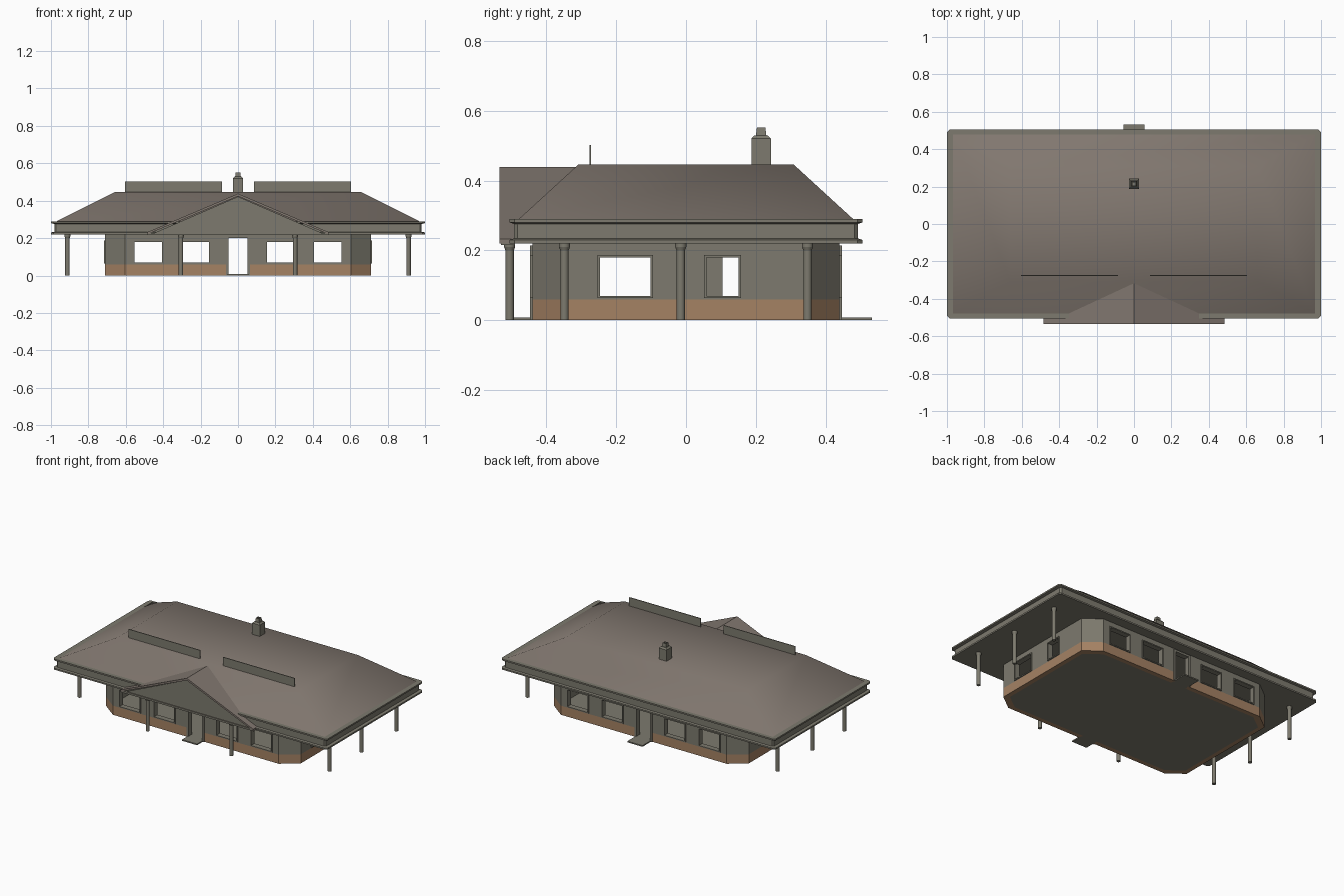
import bpy, bmesh, math
from mathutils import Vector

cube = bpy.data.objects.get("Cube")
if cube:
    bpy.data.objects.remove(cube, do_unlink=True)


def material(name, r, g, b):
    m = bpy.data.materials.new(name)
    m.use_nodes = True
    m.diffuse_color = (r, g, b, 1)
    m.node_tree.nodes["Principled BSDF"].inputs["Base Color"].default_value = (r, g, b, 1)
    return m


WALL = material("warm grey wall", 0.205, 0.195, 0.156)
ROOF = material("roof grey", 0.223, 0.188, 0.162)
BRICK = material("brown base", 0.376, 0.223, 0.127)


def finish(name, bm, *mats):
    bmesh.ops.recalc_face_normals(bm, faces=bm.faces)
    me = bpy.data.meshes.new(name)
    bm.to_mesh(me)
    bm.free()
    ob = bpy.data.objects.new(name, me)
    bpy.context.collection.objects.link(ob)
    for m in mats:
        me.materials.append(m)
    return ob


def boxes(name, bounds, *mats):
    """One object made of axis-aligned boxes (x0, x1, y0, y1, z0, z1)."""
    bm = bmesh.new()
    for x0, x1, y0, y1, z0, z1 in bounds:
        vs = bmesh.ops.create_cube(bm, size=1)["verts"]
        for v in vs:
            v.co = Vector(((x0 + x1) / 2 + v.co.x * (x1 - x0),
                           (y0 + y1) / 2 + v.co.y * (y1 - y0),
                           (z0 + z1) / 2 + v.co.z * (z1 - z0)))
    return finish(name, bm, *mats)


def ring_points(hx, hy, cx, cy, z):
    """Rectangle ring, with cut corners when cx is above zero."""
    pts = []
    for sx, sy in ((1, 1), (-1, 1), (-1, -1), (1, -1)):
        if cx == 0:
            pts.append((sx * hx, sy * hy, z))
            continue
        pair = [(sx * hx, sy * (hy - cy), z), (sx * (hx - cx), sy * hy, z)]
        pts += pair if sx * sy > 0 else pair[::-1]
    return pts


def loft(name, rings, *mats, closed=False, offset=(0, 0)):
    bm = bmesh.new()
    loops = [[bm.verts.new((x + offset[0], y + offset[1], z))
              for x, y, z in ring_points(*r)] for r in rings]
    pairs = list(zip(loops, loops[1:]))
    if closed:
        pairs.append((loops[-1], loops[0]))
    else:
        bm.faces.new(loops[0])
        bm.faces.new(loops[-1])
    for a, b in pairs:
        for i in range(len(a)):
            j = (i + 1) % len(a)
            bm.faces.new((a[i], a[j], b[j], b[i]))
    return finish(name, bm, *mats)


def prism(name, profile, y0, y1, *mats):
    """Extrude an x-z profile along y."""
    bm = bmesh.new()
    a = [bm.verts.new((x, y0, z)) for x, z in profile]
    b = [bm.verts.new((x, y1, z)) for x, z in profile]
    bm.faces.new(a)
    bm.faces.new(b)
    for i in range(len(a)):
        j = (i + 1) % len(a)
        bm.faces.new((a[i], a[j], b[j], b[i]))
    return finish(name, bm, *mats)


# Wall shell with cut corners and a brown base band
HX, HY, T, BAND, TOP = 0.71, 0.44, 0.03, 0.06, 0.24
inner = (HX - T, HY - T, 0.1, 0.075)
outer = (HX, HY, 0.105, 0.08)
walls = loft("walls", [outer + (0,), outer + (BAND,), outer + (TOP,),
                       inner + (TOP,), inner + (0,)], WALL, BRICK, closed=True)
loft("floor", [inner + (0,), inner + (0.008,)], WALL)

# Openings: axis of the wall, side, span along the wall, height span
openings = []
for side in (-1, 1):
    for c in (-0.48, -0.227, 0.227, 0.48):
        openings.append(("x", side, c - 0.073, c + 0.073, 0.07, 0.18))
    openings.append(("x", side, -0.05, 0.05, -0.02, 0.2))
    openings.append(("y", side, -0.246, -0.102, 0.07, 0.18))
openings.append(("y", 1, 0.058, 0.15, 0.07, 0.18))
openings.append(("y", -1, 0.104, 0.2, 0.07, 0.18))


def on_wall(axis, side, a, b, near, far, z0, z1):
    """Box on a wall; near and far are measured outward from its face."""
    half = HY if axis == "x" else HX
    d = sorted((side * (half + near), side * (half + far)))
    return (a, b, *d, z0, z1) if axis == "x" else (*d, a, b, z0, z1)


cutter = boxes("opening_cutter", [on_wall(ax, s, a, b, -0.06, 0.05, z0, z1)
                                  for ax, s, a, b, z0, z1 in openings])
cutter.hide_render = True
mod = walls.modifiers.new("openings", "BOOLEAN")
mod.operation = "DIFFERENCE"
mod.solver = "EXACT"
mod.object = cutter
bpy.context.view_layer.objects.active = walls
bpy.ops.object.modifier_apply(modifier=mod.name)
bpy.data.objects.remove(cutter, do_unlink=True)
for p in walls.data.polygons:
    p.material_index = 1 if p.center.z < BAND else 0

# Window and door frames
bars = []
for ax, s, a, b, z0, z1 in openings:
    w = 0.007 if z0 > 0 else 0.014
    low = max(z0, 0)
    bars.append(on_wall(ax, s, a - w, a, -0.004, 0.006, low, z1))
    bars.append(on_wall(ax, s, b, b + w, -0.004, 0.006, low, z1))
    bars.append(on_wall(ax, s, a - w, b + w, -0.004, 0.006, z1, z1 + w))
    if z0 > 0:
        bars.append(on_wall(ax, s, a - w, b + w, -0.004, 0.006, z0 - w, z0))
boxes("window_and_door_frames", bars, WALL)

# Door steps
boxes("front_step", [(-0.055, 0.055, -0.505, -0.41, 0, 0.008)], WALL)
boxes("back_step", [(-0.055, 0.055, 0.41, 0.532, 0, 0.008)], WALL)

# Eaves: lower lip, fascia and upper lip
wide, slim = (1.0, 0.505, 0.014, 0.014), (0.982, 0.493, 0.01, 0.01)
loft("eaves", [wide + (0.22,), wide + (0.23,), slim + (0.234,), slim + (0.276,),
               wide + (0.28,), wide + (0.29,)], WALL)

# Hipped roof with a flat top
roof = loft("hipped_roof", [(0.975, 0.485, 0, 0, 0.285), (0.965, 0.475, 0, 0, 0.293),
                            (0.66, 0.308, 0, 0, 0.446)], ROOF)
for p in roof.data.polygons:
    p.use_smooth = p.normal.z > 0.1

# Porch gable: rake boards around a recessed pediment
W, APEX, LOW = 0.485, 0.438, 0.22
prism("gable_roof", [(-W, LOW), (0, APEX - 0.014), (W, LOW), (W, LOW + 0.012),
                     (0, APEX), (-W, LOW + 0.012)], -0.534, -0.29, ROOF)
prism("gable_pediment", [(-W + 0.02, LOW), (W - 0.02, LOW), (0, APEX - 0.016)],
      -0.524, -0.3, WALL)
boxes("gable_sill", [(-W, W, -0.53, -0.49, LOW - 0.004, LOW + 0.008)], WALL)

# Roof panels
boxes("roof_panels", [(s * 0.345 - 0.26, s * 0.345 + 0.26, -0.277, -0.272, 0.44, 0.502)
                      for s in (-1, 1)], WALL)

# Chimney with a stepped, tapering pot
loft("chimney", [(r, r, 0, 0, z) for r, z in
                 ((0.028, 0.43), (0.028, 0.52), (0.019, 0.529), (0.015, 0.529),
                  (0.012, 0.552), (0.008, 0.552), (0.008, 0.535))],
     WALL, offset=(0, 0.215))


# Round columns with flared capitals
def column(name, x, y):
    bm = bmesh.new()
    for z0, z1, r0, r1 in ((0, 0.2, 0.012, 0.012), (0.2, 0.21, 0.012, 0.016),
                           (0.21, 0.222, 0.016, 0.016)):
        vs = bmesh.ops.create_cone(bm, cap_ends=True, segments=16, radius1=r0,
                                   radius2=r1, depth=z1 - z0)["verts"]
        bmesh.ops.translate(bm, verts=vs, vec=(x, y, (z0 + z1) / 2))
    ob = finish(name, bm, WALL)
    for p in ob.data.polygons:
        p.use_smooth = abs(p.normal.z) < 0.7


for s, side in ((1, "left"), (-1, "right")):
    column(side + "_porch_column", s * 0.305, -0.505)
    for y, spot in ((-0.348, "front"), (-0.015, "middle"), (0.348, "back")):
        column(f"{side}_{spot}_column", s * 0.912, y)
